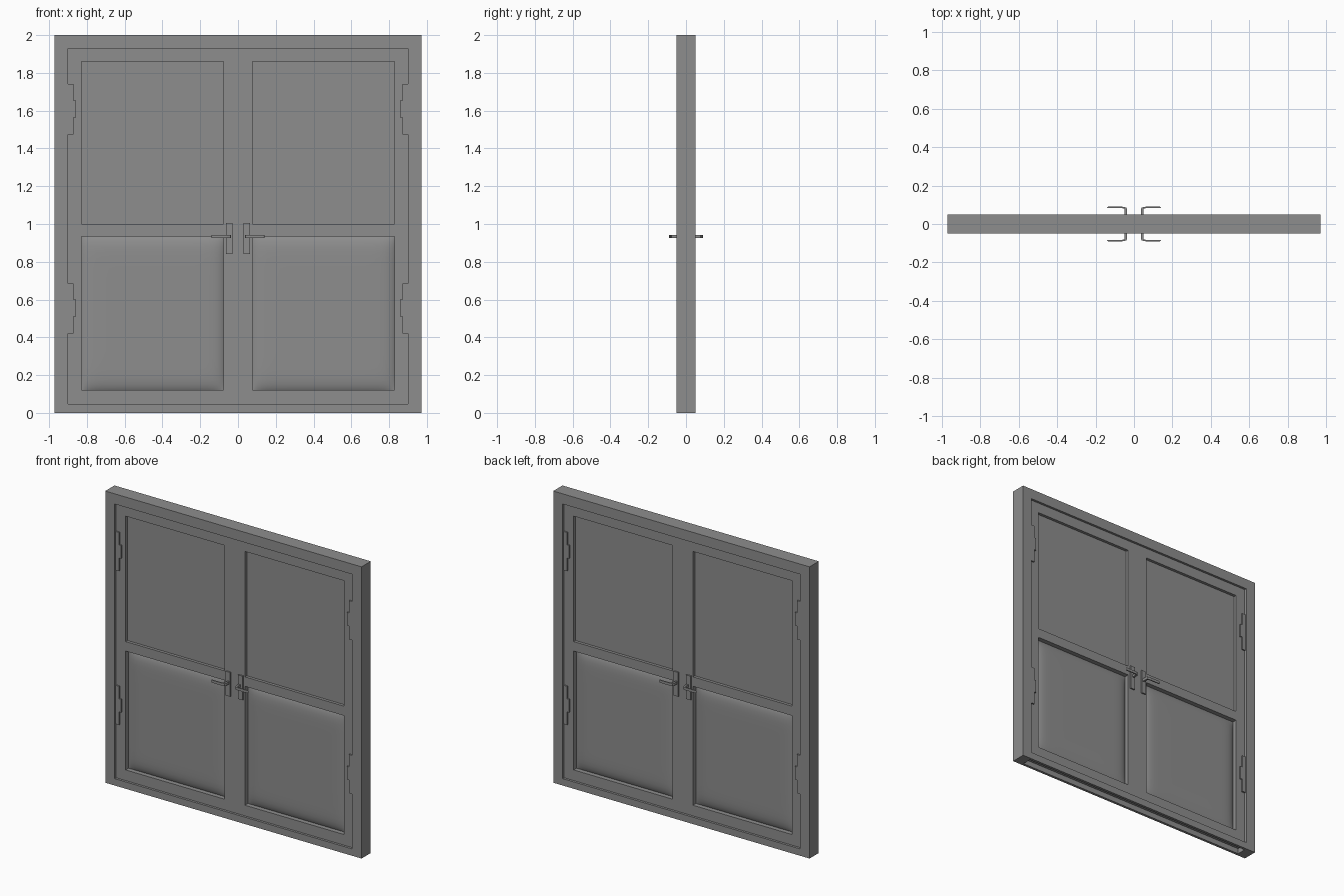
import bpy, bmesh, math

if "Cube" in bpy.data.objects:
    bpy.data.objects.remove(bpy.data.objects["Cube"])

grey = bpy.data.materials.new("mid_grey")
grey.diffuse_color = (0.27, 0.27, 0.27, 1)
grey.use_nodes = True
grey.node_tree.nodes["Principled BSDF"].inputs["Base Color"].default_value = grey.diffuse_color


def finish(bm, name):
    bmesh.ops.recalc_face_normals(bm, faces=bm.faces[:])
    me = bpy.data.meshes.new(name)
    bm.to_mesh(me)
    bm.free()
    me.materials.append(grey)
    ob = bpy.data.objects.new(name, me)
    bpy.context.collection.objects.link(ob)
    return ob


def box(name, x0, x1, y0, y1, z0, z1):
    bm = bmesh.new()
    bmesh.ops.create_cube(bm, size=1)
    for v in bm.verts:
        v.co = ((x0 + x1) / 2 + v.co.x * (x1 - x0),
                (y0 + y1) / 2 + v.co.y * (y1 - y0),
                (z0 + z1) / 2 + v.co.z * (z1 - z0))
    return finish(bm, name)


def lattice(name, xs, zs, holes, half):
    """Slab of grid cells in the xz plane with some cells left open."""
    bm = bmesh.new()
    g = [[bm.verts.new((x, -half, z)) for z in zs] for x in xs]
    for i in range(len(xs) - 1):
        for j in range(len(zs) - 1):
            if (i, j) not in holes:
                bm.faces.new((g[i][j], g[i + 1][j], g[i + 1][j + 1], g[i][j + 1]))
    ext = bmesh.ops.extrude_face_region(bm, geom=bm.faces[:], use_keep_orig=True)
    for v in ext["geom"]:
        if isinstance(v, bmesh.types.BMVert):
            v.co.y = half
    return finish(bm, name)


def pillow(name, x0, x1, z0, z1, rim, crown, side):
    """Softly raised panel, sinking at its rim."""
    bm = bmesh.new()
    n = 24
    ts = [math.sin(math.pi / 2 * (2 * i / n - 1)) for i in range(n + 1)]
    g = []
    for u in ts:
        row = []
        for w in ts:
            y = rim + (crown - rim) * (1 - abs(u) ** 14) * (1 - abs(w) ** 14)
            row.append(bm.verts.new(((x0 + x1) / 2 + u * (x1 - x0) / 2, side * y,
                                     (z0 + z1) / 2 + w * (z1 - z0) / 2)))
        g.append(row)
    for i in range(n):
        for j in range(n):
            f = bm.faces.new((g[i][j], g[i + 1][j], g[i + 1][j + 1], g[i][j + 1]))
            f.smooth = True
    ob = finish(bm, name)
    if ob.data.polygons[len(ob.data.polygons) // 2].normal.y * side < 0:
        ob.data.flip_normals()
    return ob


def lever(name, s, side):
    """Bent flat lever swept along the y then x direction."""
    path = [(0.036, 0.030), (0.036, 0.078), (0.041, 0.086), (0.060, 0.090), (0.135, 0.090),
            (0.140, 0.087), (0.135, 0.083), (0.062, 0.083), (0.050, 0.078), (0.048, 0.030)]
    bm = bmesh.new()
    f = bm.faces.new([bm.verts.new((s * x, side * y, 0.925)) for x, y in path])
    ext = bmesh.ops.extrude_face_region(bm, geom=[f], use_keep_orig=True)
    bmesh.ops.translate(bm, vec=(0, 0, 0.018),
                        verts=[v for v in ext["geom"] if isinstance(v, bmesh.types.BMVert)])
    return finish(bm, name)


# outer frame (jambs and head)
lattice("door_frame", [-0.972, -0.90, 0.90, 0.972], [0, 0.047, 1.93, 2.0],
        {(1, 0), (1, 1)}, 0.05)
# sill, hollow from below
box("sill_top", -0.90, 0.90, -0.05, 0.05, 0.037, 0.047)
for side in (-1, 1):
    y0, y1 = sorted((side * 0.032, side * 0.05))
    box("sill_lip", -0.90, 0.90, y0, y1, 0, 0.037)

DOOR = 0.034
for s in (-1, 1):
    # leaf with two openings
    lattice("door_leaf", [s * x for x in (0.0005, 0.077, 0.828, 0.90)],
            [0.047, 0.12, 0.935, 1.0, 1.86, 1.93], {(1, 1), (1, 3)}, DOOR)
    xa, xb = sorted((s * 0.077, s * 0.828))
    # flat upper panel
    box("upper_panel", xa, xb, -0.014, 0.014, 1.0, 1.86)
    for side in (-1, 1):
        # raised lower panel
        pillow("lower_panel", xa, xb, 0.12, 0.935, 0.002, 0.02, side)
        y0, y1 = sorted((side * 0.03, side * 0.044))
        # handle plate and lever
        xc, xd = sorted((s * 0.029, s * 0.064))
        box("handle_plate", xc, xd, y0, y1, 0.84, 1.005)
        lever("handle_lever", s, side)
        # hinges: frame knuckles above and below, door knuckle between
        for z in (1.475, 0.42):
            for a, b, i, o in ((0, 0.09, 0.872, 0.90), (0.09, 0.18, 0.857, 0.90),
                               (0.18, 0.265, 0.872, 0.90)):
                xe, xf = sorted((s * i, s * o))
                box("hinge", xe, xf, y0, y1, z + a, z + b)
